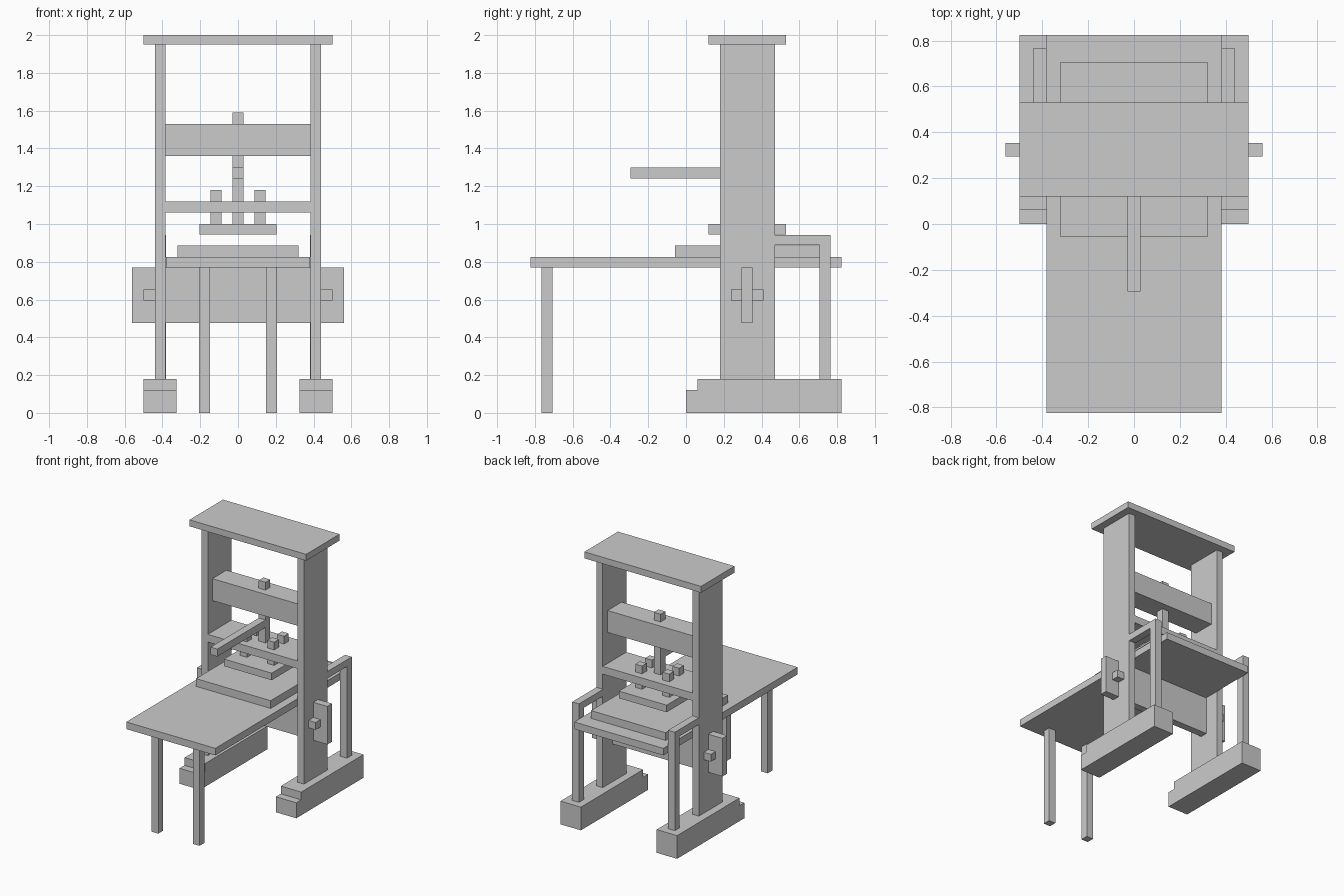
import bpy
import bmesh

if "Cube" in bpy.data.objects:
    bpy.data.objects.remove(bpy.data.objects["Cube"])


def box(name, x, y, z):
    """Axis-aligned box from (min, max) ranges."""
    bm = bmesh.new()
    bmesh.ops.create_cube(bm, size=1)
    for v in bm.verts:
        v.co = [r[0] if c < 0 else r[1] for c, r in zip(v.co, (x, y, z))]
    return finish(name, bm)


def extruded(name, profile, x):
    """Side profile of (y, z) points extruded along x."""
    bm = bmesh.new()
    face = bm.faces.new([bm.verts.new((x[0], y, z)) for y, z in profile])
    ext = bmesh.ops.extrude_face_region(bm, geom=[face])
    for v in ext["geom"]:
        if isinstance(v, bmesh.types.BMVert):
            v.co.x = x[1]
    bmesh.ops.recalc_face_normals(bm, faces=bm.faces)
    return finish(name, bm)


def finish(name, bm):
    mesh = bpy.data.meshes.new(name)
    bm.to_mesh(mesh)
    bm.free()
    obj = bpy.data.objects.new(name, mesh)
    bpy.context.collection.objects.link(obj)
    return obj


def mirrored(obj):
    """Repeat a right-hand part on the left."""
    obj.modifiers.new("mirror", "MIRROR")
    return obj


# Upright frame
mirrored(box("post", (0.385, 0.44), (0.18, 0.47), (0.18, 1.95)))
box("cap", (-0.5, 0.5), (0.12, 0.53), (1.95, 2.0))
box("head_beam", (-0.385, 0.385), (0.237, 0.41), (1.36, 1.53))
box("guide_shelf", (-0.385, 0.385), (0.18, 0.47), (1.06, 1.12))

# Stepped feet
foot = [(0, 0), (0.823, 0), (0.823, 0.18), (0.06, 0.18), (0.06, 0.12), (0, 0.12)]
mirrored(extruded("foot", foot, (0.325, 0.5)))

# Lower tie beam with through tenons, and the wedges locking it
box("tie_beam", (-0.56, 0.56), (0.295, 0.353), (0.475, 0.77))
mirrored(box("tenon_wedge", (0.44, 0.5), (0.237, 0.41), (0.595, 0.652)))

# Back braces: rail and leg in one piece
brace = [(0.47, 0.89), (0.706, 0.89), (0.706, 0.18), (0.765, 0.18),
         (0.765, 0.943), (0.47, 0.943)]
mirrored(extruded("back_brace", brace, (0.382, 0.44)))

# Sliding bed, its front legs and the stone
box("bed", (-0.382, 0.382), (-0.823, 0.823), (0.77, 0.825))
mirrored(box("front_leg", (0.148, 0.206), (-0.765, -0.706), (0, 0.77)))
box("bed_stone", (-0.32, 0.32), (-0.057, 0.706), (0.825, 0.885))

# Press screw, handle, platen and its four pegs
box("screw", (-0.029, 0.029), (0.295, 0.353), (1.0, 1.59))
box("handle", (-0.029, 0.029), (-0.295, 0.324), (1.24, 1.298))
box("platen", (-0.205, 0.205), (0.12, 0.53), (0.945, 1.0))
for i, y in enumerate((0.264, 0.384)):
    mirrored(box(f"platen_peg_{i + 1}", (0.088, 0.146),
                 (y - 0.029, y + 0.029), (1.0, 1.18)))
